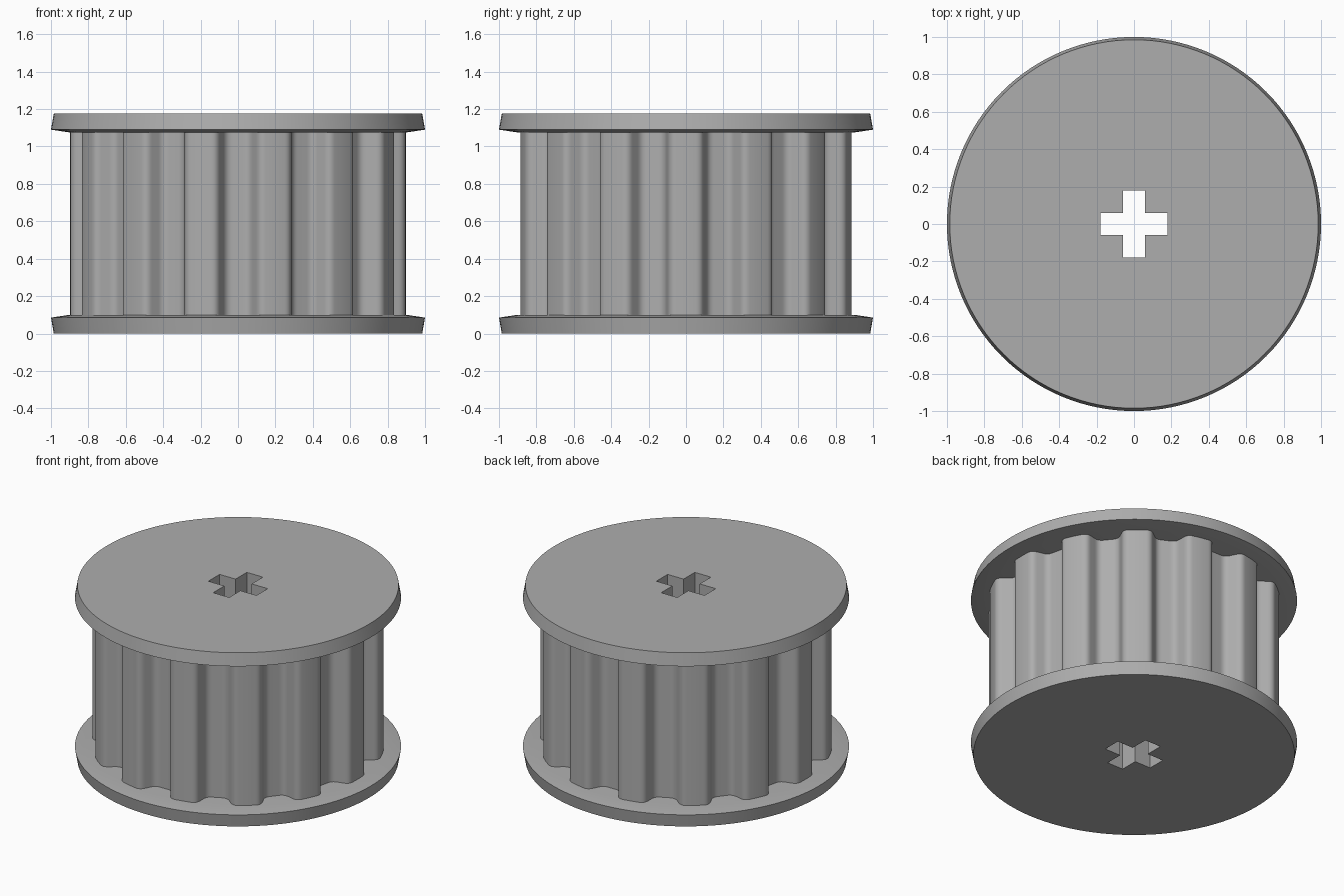
import bpy, bmesh
from math import pi, sin, cos
from mathutils import Vector

cube = bpy.data.objects.get("Cube")
if cube:
    bpy.data.objects.remove(cube)

grey = bpy.data.materials.new("plain grey")
grey.use_nodes = True
colour = (0.42, 0.42, 0.42, 1)
grey.diffuse_color = colour
grey.node_tree.nodes["Principled BSDF"].inputs["Base Color"].default_value = colour

HEIGHT, FLANGE, TEETH = 1.175, 0.1, 14
TIP, ROOT = 0.897, 0.79


def circle(radius, count=128):
    return [(radius * cos(2 * pi * i / count), radius * sin(2 * pi * i / count))
            for i in range(count)]


def cross(reach=0.18, half=0.06):
    """Plus-shaped axle hole outline, counter-clockwise."""
    points = []
    for x, y in ((reach, -half), (reach, half), (half, half)):
        points.append((x, y))
    arm = list(points)
    for _ in range(3):
        arm = [(-y, x) for x, y in arm]
        points += arm
    return points


def gear():
    """Trapezoid teeth with rounded tips and roots."""
    flank = [Vector((-0.115, ROOT)), Vector((-0.088, TIP))]
    path = [Vector((-pi / TEETH * ROOT, ROOT))] + flank + [Vector((0, TIP))]
    half = [path[0]]
    for before, corner, after in zip(path, path[1:], path[2:]):
        start = corner + (before - corner).normalized() * 0.035
        end = corner + (after - corner).normalized() * 0.035
        for i in range(7):
            t = i / 6
            half.append(start * (1 - t) ** 2 + corner * 2 * t * (1 - t) + end * t * t)
    half.append(path[-1])
    polar = [(p.x / p.y, p.y) for p in half]
    polar += [(-a, r) for a, r in reversed(polar[1:-1])]
    return [(r * cos(a + 2 * pi * k / TEETH), r * sin(a + 2 * pi * k / TEETH))
            for k in range(TEETH) for a, r in polar]


def ring(bm, outline, z):
    return [bm.verts.new((x, y, z)) for x, y in outline]


def wall(bm, low, high, inward=False):
    for i in range(len(low)):
        j = (i + 1) % len(low)
        quad = [low[i], low[j], high[j], high[i]]
        bm.faces.new(quad[::-1] if inward else quad)


def cap(bm, outer, inner, up):
    """Fill between an outer loop and the axle hole."""
    edges = []
    for loop in (outer, inner):
        for i, v in enumerate(loop):
            w = loop[(i + 1) % len(loop)]
            edges.append(bm.edges.get((v, w)) or bm.edges.new((v, w)))
    made = bmesh.ops.triangle_fill(bm, edges=edges, use_beauty=True, normal=(0, 0, up))
    for face in made["geom"]:
        if isinstance(face, bmesh.types.BMFace):
            face.normal_update()
            if face.normal.z * up < 0:
                face.normal_flip()


def build(name, layers, capped):
    """Stack (outline, height) layers around the axle hole."""
    bm = bmesh.new()
    rings = [ring(bm, outline, z) for outline, z in layers]
    for low, high in zip(rings, rings[1:]):
        wall(bm, low, high)
    hole_low = ring(bm, cross(), layers[0][1])
    hole_high = ring(bm, cross(), layers[-1][1])
    wall(bm, hole_low, hole_high, inward=True)
    if capped:
        cap(bm, rings[0], hole_low, -1)
        cap(bm, rings[-1], hole_high, 1)
    mesh = bpy.data.meshes.new(name)
    bm.to_mesh(mesh)
    bm.free()
    mesh.materials.append(grey)
    obj = bpy.data.objects.new(name, mesh)
    bpy.context.collection.objects.link(obj)
    bpy.ops.object.select_all(action="DESELECT")
    obj.select_set(True)
    bpy.context.view_layer.objects.active = obj
    bpy.ops.object.shade_smooth_by_angle(angle=pi / 6)


# Flanges: flared rim with a shallow slope on the inner face
flange = [(circle(0.985), 0), (circle(1.0), 0.085), (circle(0.9), FLANGE)]
build("lower_flange", flange, True)
build("upper_flange", [(o, HEIGHT - z) for o, z in reversed(flange)], True)

# Toothed drum between the flanges
teeth = gear()
build("toothed_drum", [(teeth, FLANGE), (teeth, HEIGHT - FLANGE)], False)
